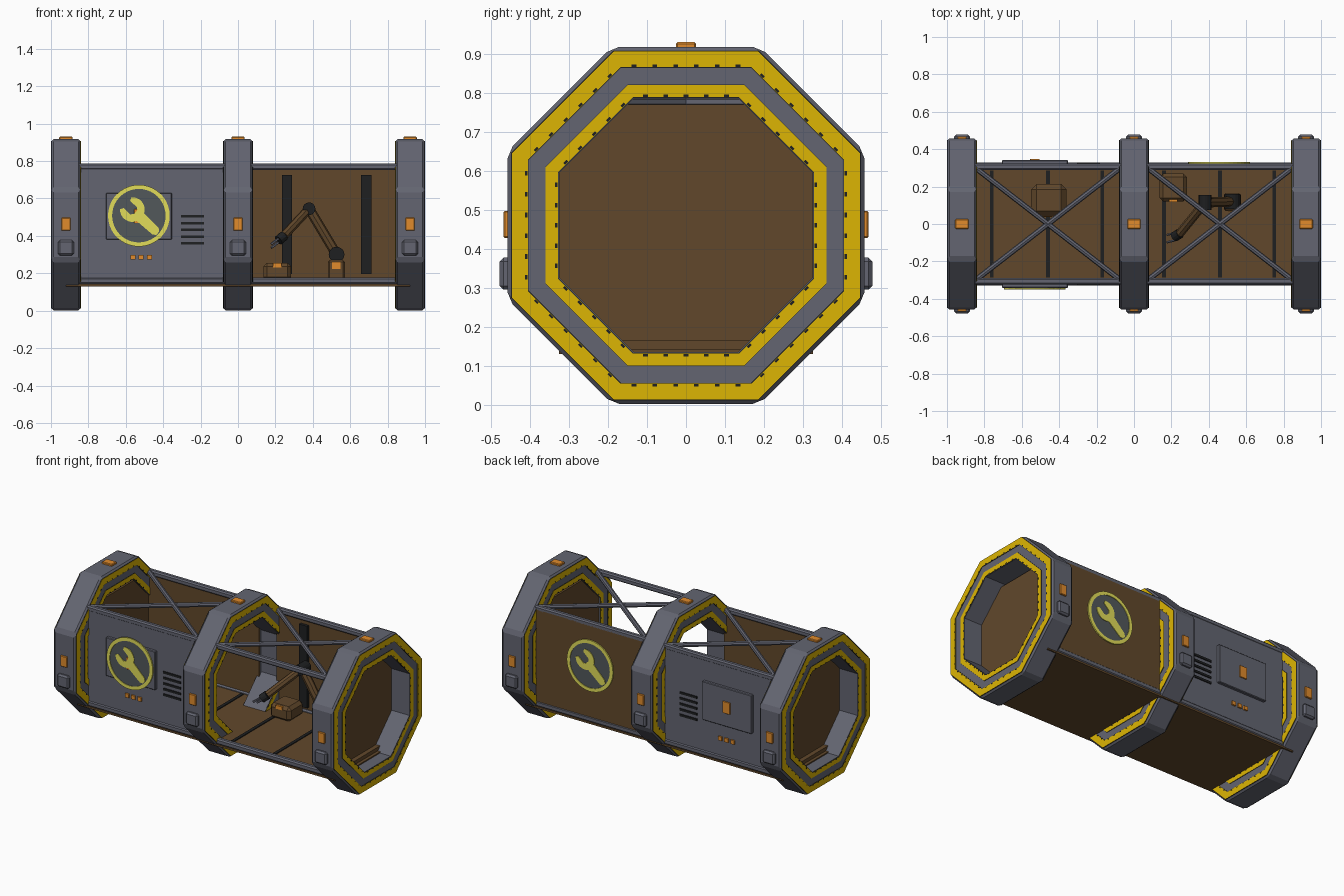
import bpy, bmesh, math
from mathutils import Vector, Matrix

if "Cube" in bpy.data.objects:
    bpy.data.objects.remove(bpy.data.objects["Cube"])

def mat(name, r, g, b):
    m = bpy.data.materials.new(name)
    m.diffuse_color = (r, g, b, 1)
    m.use_nodes = True
    m.node_tree.nodes["Principled BSDF"].inputs["Base Color"].default_value = m.diffuse_color
    return m

STEEL = mat("steel grey", 0.125, 0.13, 0.165)
DISC = mat("sign grey", 0.085, 0.098, 0.105)
BROWN = mat("rust brown", 0.12, 0.064, 0.024)
YELLOW = mat("hazard yellow", 0.72, 0.46, 0.001)
PALE = mat("pale yellow", 0.76, 0.72, 0.1)
ORANGE = mat("lamp orange", 0.75, 0.26, 0.025)
BLACK = mat("rubber black", 0.013, 0.014, 0.015)

ZC = 0.46
K = math.cos(math.pi / 8)

def finish(bm, name, m):
    bmesh.ops.recalc_face_normals(bm, faces=bm.faces)
    me = bpy.data.meshes.new(name)
    bm.to_mesh(me)
    bm.free()
    me.materials.append(m)
    ob = bpy.data.objects.new(name, me)
    bpy.context.collection.objects.link(ob)
    return ob

def box(name, x, y, z, m, bevel=0.0):
    """Box from (min, max) ranges, optionally chamfered."""
    bm = bmesh.new()
    bmesh.ops.create_cube(bm, size=1)
    for v in bm.verts:
        v.co = Vector([(r[0] + r[1]) / 2 + c * abs(r[1] - r[0]) for r, c in zip((x, y, z), v.co)])
    if bevel:
        bmesh.ops.bevel(bm, geom=bm.edges[:], offset=bevel, segments=1, affect='EDGES')
    return finish(bm, name, m)

def rod(name, a, b, r, m, sides=8):
    a, b = Vector(a), Vector(b)
    d = b - a
    bm = bmesh.new()
    bmesh.ops.create_cone(bm, cap_ends=True, segments=sides, radius1=r, radius2=r, depth=d.length)
    bm.transform(Matrix.Translation((a + b) / 2) @ d.to_track_quat('Z', 'Y').to_matrix().to_4x4())
    return finish(bm, name, m)

def octagon(name, profile, m, corner=0.0):
    """Sweep a closed (x, apothem) profile round the octagon; corner chamfers the outer corners."""
    bm = bmesh.new()
    loops = []
    for i in range(8):
        t = math.pi / 8 + i * math.pi / 4
        loops.append([bm.verts.new((x, r / K * math.cos(t), ZC + r / K * math.sin(t)))
                      for x, r in profile])
    n = len(profile)
    for i in range(8):
        p, q = loops[i], loops[(i + 1) % 8]
        for j in range(n):
            bm.faces.new((p[j], p[(j + 1) % n], q[(j + 1) % n], q[j]))
    if corner:
        edges = [e for e in bm.edges
                 if all(math.hypot(v.co.y, v.co.z - ZC) > 0.44 / K for v in e.verts)
                 and (e.verts[0].co - e.verts[1].co).length < 0.2
                 and abs(e.verts[0].co.x - e.verts[1].co.x) > 0.1]
        bmesh.ops.bevel(bm, geom=edges, offset=corner, segments=1, affect='EDGES')
    return finish(bm, name, m)

def plate(name, pts, depth, m, at, side):
    """Extrude a 2D outline outward from a wall; side -1 front, +1 back."""
    bm = bmesh.new()
    f = bm.faces.new([bm.verts.new((u, 0, v)) for u, v in pts])
    ext = bmesh.ops.extrude_face_region(bm, geom=[f])
    for v in ext['geom']:
        if isinstance(v, bmesh.types.BMVert):
            v.co.y -= depth
    rot = Matrix.Rotation(math.pi if side > 0 else 0, 4, 'Z')
    bm.transform(Matrix.Translation(at) @ rot)
    return finish(bm, name, m)

def circle(r, n=40):
    return [(r * math.cos(2 * math.pi * i / n), r * math.sin(2 * math.pi * i / n)) for i in range(n)]

def badge(name, x, y, side):
    """Round maintenance sign: disc, rim and spanner."""
    z = 0.508
    plate(name + "_disc", circle(0.15), 0.004, DISC, (x, y, z), side)
    bm = bmesh.new()
    n, rings = 40, []
    for r, d in ((0.165, 0), (0.165, 0.008), (0.143, 0.008), (0.143, 0)):
        rings.append([bm.verts.new((x + u, y + side * d, z + v)) for u, v in circle(r)])
    for k in range(4):
        p, q = rings[k], rings[(k + 1) % 4]
        for i in range(n):
            bm.faces.new((p[i], p[(i + 1) % n], q[(i + 1) % n], q[i]))
    finish(bm, name + "_rim", PALE)
    # spanner outline along +u with a deep open jaw, then tilted
    c, r = -0.048, 0.066
    half = [(c + 0.022, 0.012), (c + 0.01, 0.026), (c - 0.04, 0.026)]
    for a in range(42, 157, 14):
        t = math.radians(180 - a)
        half.append((c + r * math.cos(t), r * math.sin(t)))
    half += [(0.122, 0.024), (0.138, 0.012)]
    pts = half + [(u, -v) for u, v in reversed(half)]
    t = math.radians(-43)
    pts = [(u * math.cos(t) - v * math.sin(t), u * math.sin(t) + v * math.cos(t)) for u, v in pts]
    plate(name + "_spanner", pts, 0.008, PALE, (x, y, z), side)

def hazard_ticks(name, x, r, count, half_len):
    """Small black marks spaced along all eight sides of a band."""
    bm = bmesh.new()
    for i in range(8):
        turn = Matrix.Translation((x, 0, ZC)) @ Matrix.Rotation(i * math.pi / 4, 4, 'X')
        for k in range(count):
            u = ((k + 0.5) / count - 0.5) * 2 * half_len
            m = turn @ Matrix.Translation((0, u, r)) @ Matrix.Diagonal((0.007, 0.012, 0.006, 1))
            bmesh.ops.create_cube(bm, size=1, matrix=m)
    finish(bm, name, BLACK)

# Octagonal ring frames with hazard bands, lamps and boxes
for tag, cx in (("left", -0.92), ("middle", 0.0), ("right", 0.92)):
    h, b = 0.077, 0.011
    octagon(tag + "_ring", [(cx - h, 0.325), (cx - h, 0.458 - b), (cx - h + b, 0.458),
                            (cx + h - b, 0.458), (cx + h, 0.458 - b), (cx + h, 0.325)], STEEL, 0.018)
    for s in (-1, 1):
        x0, x1, x2 = (cx + s * (h + d) for d in (-0.002, 0.002, 0.003))
        for band, ri, ro in (("inner", 0.329, 0.36), ("outer", 0.406, 0.447)):
            # black backing shows as a thin edge round the yellow
            octagon(f"{tag}_{band}_band_backing",
                    [(x0, ri - 0.002), (x0, ro + 0.001), (x1, ro + 0.001), (x1, ri - 0.002)], BLACK)
            octagon(f"{tag}_{band}_hazard_band", [(x0, ri), (x0, ro), (x2, ro), (x2, ri)], YELLOW)
        hazard_ticks(tag + "_outer_ticks", cx + s * h, 0.41, 6, 0.16)
        hazard_ticks(tag + "_inner_ticks", cx + s * h, 0.333, 5, 0.13)
        box(tag + "_side_lamp", (cx - 0.024, cx + 0.024), (s * 0.44, s * 0.468), (0.428, 0.497), ORANGE, 0.003)
        box(tag + "_side_box", (cx - 0.042, cx + 0.042), (s * 0.44, s * 0.478), (0.295, 0.377), STEEL, 0.01)
    box(tag + "_top_lamp", (cx - 0.036, cx + 0.036), (-0.026, 0.026), (0.9, 0.93), ORANGE, 0.004)

# Floor, end bulkheads and corner rails
box("floor_skin", (-0.92, 0.92), (-0.326, 0.326), (0.13, 0.142), BROWN)
box("floor_deck", (-0.9, 0.9), (-0.3, 0.3), (0.14, 0.165), BROWN)
for s in (-1, 1):
    box("end_bulkhead", (s * 0.85, s * 0.87), (-0.326, 0.326), (0.14, 0.77), BROWN)
    box("floor_rail", (-0.91, 0.91), (s * 0.294, s * 0.328), (0.142, 0.178), STEEL, 0.008)
    box("roof_rail", (-0.91, 0.91), (s * 0.29, s * 0.324), (0.752, 0.787), STEEL, 0.008)

# Roof cross bracing and floor strips in both bays
for c in (-0.46, 0.46):
    for s in (-1, 1):
        rod("roof_brace", (c - 0.4, -0.31 * s, 0.772), (c + 0.4, 0.31 * s, 0.772), 0.015, STEEL)
    for d in (-0.3, 0, 0.29):
        box("floor_strip", (c + d - 0.01, c + d + 0.01), (-0.285, 0.285), (0.16, 0.17), BLACK)

# Left bay: clad walls, service plate, vents and indicator lamps on both sides
for s in (-1, 1):
    box("wall_liner", (-0.86, -0.06), (s * 0.302, s * 0.312), (0.16, 0.765), BROWN)
    box("wall_panel", (-0.86, -0.06), (s * 0.312, s * 0.322), (0.16, 0.765), STEEL)
    box("service_plate", (-0.706, -0.353), (s * 0.315, s * 0.341), (0.38, 0.63), STEEL, 0.004)
    box("service_lamp", (-0.555, -0.505), (s * 0.335, s * 0.348), (0.468, 0.543), ORANGE, 0.001)
    for i in range(5):
        z = 0.36 + i * 0.036
        box("vent_slit", (-0.306, -0.182), (s * 0.315, s * 0.328), (z - 0.007, z + 0.007), BLACK)
    for x in (-0.562, -0.518, -0.474):
        box("indicator_lamp", (x - 0.013, x + 0.013), (s * 0.315, s * 0.332), (0.274, 0.299), ORANGE)
badge("front_badge", -0.53, -0.341, -1)

# Right bay: back wall only, with black ribs inside and a sign outside
box("back_wall", (0.06, 0.86), (0.308, 0.324), (0.16, 0.765), BROWN)
for x in (0.262, 0.685):
    box("wall_rib", (x - 0.028, x + 0.028), (0.29, 0.31), (0.195, 0.725), BLACK)
badge("back_badge", 0.455, 0.324, 1)

# Crates with front latches
box("large_crate", (-0.55, -0.36), (0.04, 0.215), (0.16, 0.34), BROWN, 0.03)
box("large_crate_latch", (-0.485, -0.425), (0.037, 0.05), (0.23, 0.27), ORANGE)
box("small_crate", (0.136, 0.284), (0.12, 0.27), (0.16, 0.256), BROWN, 0.02)
box("small_crate_latch", (0.186, 0.232), (0.118, 0.13), (0.232, 0.254), ORANGE)

# Robot arm
box("arm_base", (0.48, 0.572), (0.07, 0.165), (0.16, 0.27), BROWN, 0.01)
box("arm_base_lamp", (0.503, 0.548), (0.066, 0.08), (0.222, 0.26), ORANGE)
shoulder, elbow, wrist, tip = (Vector(p) for p in ((0.527, 0.12, 0.3), (0.38, 0.115, 0.545),
                                                   (0.245, -0.05, 0.4), (0.217, -0.068, 0.376)))
up = Vector((0, 0.04, 0))
rod("shoulder_joint", shoulder - up, shoulder + up, 0.042, BLACK, 16)
rod("elbow_joint", elbow - up, elbow + up, 0.034, BLACK, 16)
rod("upper_arm", shoulder, elbow, 0.027, BROWN)
rod("forearm", elbow, wrist, 0.024, BROWN)
rod("wrist_joint", wrist, tip, 0.027, BLACK, 12)
for d in (-0.02, 0.02):
    off = Vector((0, d, -d * 0.5))
    rod("gripper_finger", tip + off, tip + off + Vector((-0.04, -0.01, -0.03)), 0.007, STEEL, 6)
